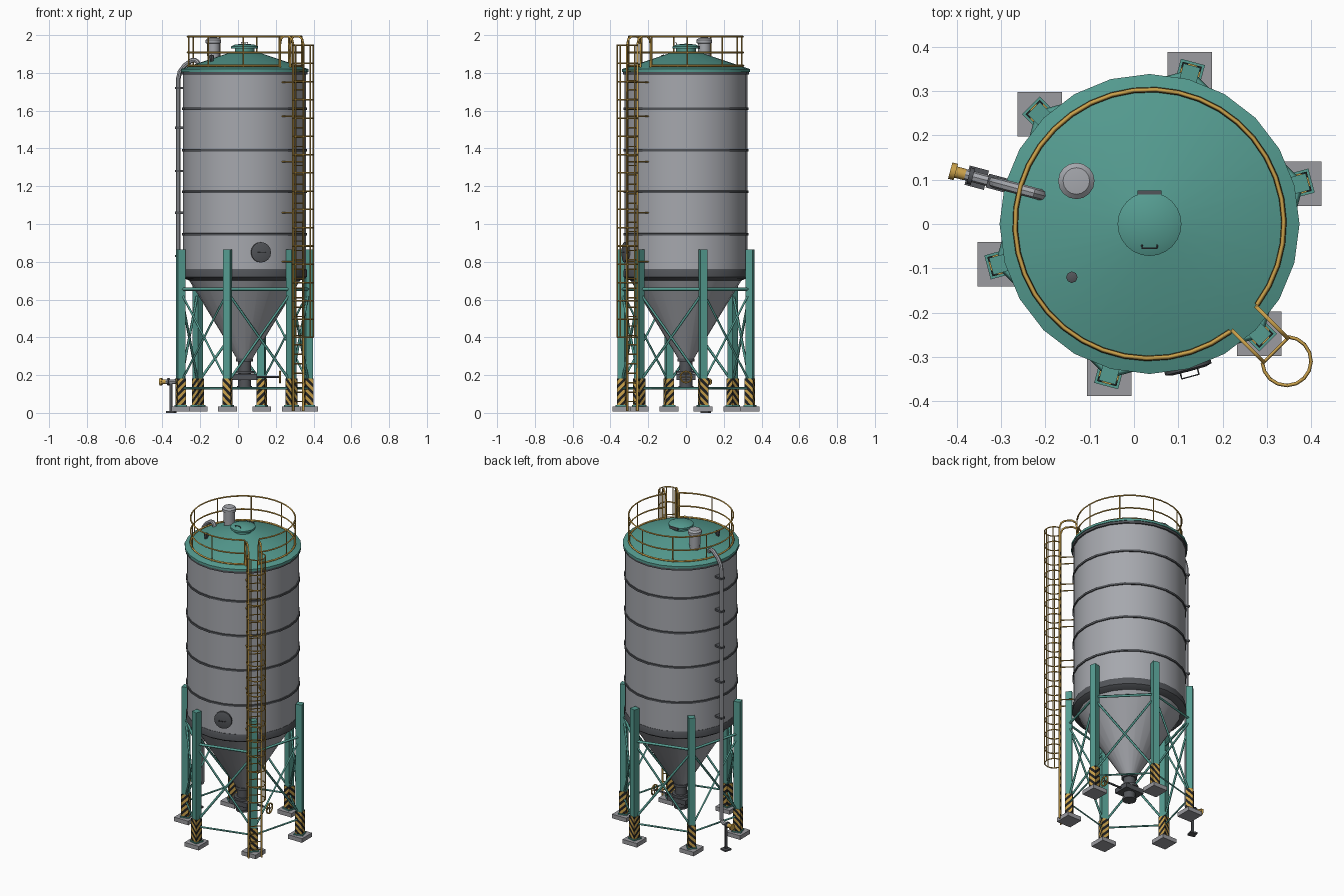
import bpy, bmesh
from math import radians, cos, sin, pi, floor
from mathutils import Vector, Matrix

cube = bpy.data.objects.get("Cube")
if cube:
    bpy.data.objects.remove(cube, do_unlink=True)

CX = 0.035                                   # silo axis offset
LEGS = [15 + 60 * i for i in range(6)]       # leg directions


def material(name, *rgb):
    m = bpy.data.materials.new(name)
    m.use_nodes = True
    m.diffuse_color = (*rgb, 1)
    m.node_tree.nodes["Principled BSDF"].inputs["Base Color"].default_value = (*rgb, 1)
    return m


TEAL = material("teal paint", 0.09, 0.33, 0.28)
STEEL = material("light steel", 0.38, 0.39, 0.42)
DARK = material("dark steel", 0.085, 0.09, 0.10)
YELLOW = material("safety yellow", 0.60, 0.36, 0.07)
BLACK = material("black stripe", 0.015, 0.015, 0.015)
CONCRETE = material("concrete", 0.33, 0.33, 0.35)


def polar(angle, r, z, side=0.0):
    """Point around the silo axis, shifted sideways along the tangent."""
    a = radians(angle)
    return Vector((CX + r * cos(a) - side * sin(a), r * sin(a) + side * cos(a), z))


def facing(angle, r, z):
    """Frame whose z axis points outward from the silo."""
    return (Matrix.Translation(polar(angle, r, z)) @ Matrix.Rotation(radians(angle), 4, 'Z')
            @ Matrix.Rotation(pi / 2, 4, 'Y'))


def at(x, y, z):
    return Matrix.Translation((x, y, z))


def add_object(name, mesh, mats, smooth=False):
    ob = bpy.data.objects.new(name, mesh)
    bpy.context.collection.objects.link(ob)
    for m in mats:
        mesh.materials.append(m)
    if smooth:
        bpy.ops.object.select_all(action='DESELECT')
        ob.select_set(True)
        bpy.context.view_layer.objects.active = ob
        bpy.ops.object.shade_smooth_by_angle(angle=radians(35))
    return ob


def from_bmesh(name, bm, mats, smooth=False):
    mesh = bpy.data.meshes.new(name)
    bmesh.ops.recalc_face_normals(bm, faces=bm.faces)
    bm.to_mesh(mesh)
    bm.free()
    return add_object(name, mesh, mats, smooth)


def lathe(name, profile, mat, matrix=at(CX, 0, 0), segs=24):
    bm = bmesh.new()
    vs = [bm.verts.new((r, 0, z)) for r, z in profile]
    es = [bm.edges.new(p) for p in zip(vs, vs[1:])]
    bmesh.ops.spin(bm, geom=vs + es, cent=(0, 0, 0), axis=(0, 0, 1),
                   angle=2 * pi, steps=segs, use_duplicate=False)
    bmesh.ops.remove_doubles(bm, verts=bm.verts, dist=1e-5)
    bm.transform(matrix)
    return from_bmesh(name, bm, [mat], True)


def drum(name, r, z0, z1, mat, matrix=at(CX, 0, 0), segs=24):
    return lathe(name, [(0, z0), (r, z0), (r, z1), (0, z1)], mat, matrix, segs)


def boxes(name, items, mat):
    """Items are (centre, size, turn in degrees)."""
    bm = bmesh.new()
    for c, size, turn in items:
        bmesh.ops.create_cube(bm, size=1, matrix=Matrix.Translation(c)
                              @ Matrix.Rotation(radians(turn), 4, 'Z') @ Matrix.Diagonal((*size, 1)))
    return from_bmesh(name, bm, [mat])


def tubes(name, paths, r, mat, res=0, closed=False):
    cu = bpy.data.curves.new(name, 'CURVE')
    cu.dimensions = '3D'
    cu.bevel_depth, cu.bevel_resolution, cu.use_fill_caps = r, res, True
    for path in paths:
        sp = cu.splines.new('POLY')
        sp.points.add(len(path) - 1)
        for pt, co in zip(sp.points, path):
            pt.co = (*co, 1)
        sp.use_cyclic_u = closed
    tmp = bpy.data.objects.new("helper_path", cu)
    bpy.context.collection.objects.link(tmp)
    mesh = bpy.data.meshes.new_from_object(tmp.evaluated_get(bpy.context.evaluated_depsgraph_get()))
    bpy.data.objects.remove(tmp, do_unlink=True)
    mesh.materials.clear()
    return add_object(name, mesh, [mat], res > 0)


# Shell, hopper and roof
lathe("tank_shell", [(0.30, 0.72), (0.325, 0.74), (0.325, 1.80)], STEEL)
lathe("hopper_cone", [(0.305, 0.72), (0.04, 0.285), (0.0, 0.285)], STEEL)
lathe("hopper_band", [(0.29, 0.70), (0.318, 0.71), (0.331, 0.72), (0.331, 0.75),
                      (0.327, 0.762), (0.30, 0.762)], DARK)
for i, z in enumerate((0.945, 1.17, 1.39, 1.61)):
    lathe(f"shell_ring_{i + 1}", [(0.32, z - 0.007), (0.331, z - 0.006),
                                  (0.331, z + 0.006), (0.32, z + 0.007)], DARK)
lathe("eave_ring", [(0.31, 1.79), (0.334, 1.792), (0.334, 1.806), (0.31, 1.806)], DARK)
lathe("roof", [(0.30, 1.806), (0.338, 1.806), (0.338, 1.82), (0.07, 1.91), (0, 1.912)], TEAL)
lathe("roof_hatch", [(0.052, 1.90), (0.052, 1.928), (0.072, 1.928), (0.072, 1.94),
                     (0.05, 1.95), (0, 1.955)], TEAL)
tubes("hatch_handle", [[(CX + sx * 0.017, y, z) for sx, y, z in
      ((-1, -0.045, 1.945), (-1, -0.055, 1.963), (1, -0.055, 1.963), (1, -0.045, 1.945))]], 0.002, DARK)
boxes("hatch_hinge", [((CX, 0.071, 1.935), (0.055, 0.008, 0.016), 0)], DARK)

# Roof fittings
lathe("vent_filter", [(0.03, 1.84), (0.03, 1.89), (0.034, 1.89), (0.034, 1.955), (0.041, 1.958),
                      (0.041, 1.975), (0.03, 1.985), (0, 1.988)], STEEL, at(-0.13, 0.097, 0), 16)
lathe("relief_valve", [(0.009, 1.84), (0.009, 1.875), (0.013, 1.875), (0.013, 1.892),
                       (0, 1.897)], DARK, at(-0.14, -0.12, 0), 8)

# Manhole
hatch = facing(285, 0.31, 0.85)
lathe("manhole_cover", [(0.045, 0), (0.045, 0.018), (0.054, 0.018), (0.054, 0.029),
                        (0.04, 0.033), (0, 0.034)], DARK, hatch, 16)
tubes("manhole_handle", [[hatch @ Vector((0, s * 0.02, d)) for s, d in
                          ((-1, 0.03), (-1, 0.046), (1, 0.046), (1, 0.03))]], 0.002, DARK)

# Discharge valve and hand wheel
drum("outlet_flange", 0.045, 0.272, 0.288, DARK)
drum("outlet_neck", 0.035, 0.13, 0.28, DARK)
drum("valve_flange", 0.052, 0.208, 0.222, DARK)
boxes("valve_body", [((CX, 0, 0.19), (0.13, 0.10, 0.03), 0)], DARK)
drum("outlet_lip", 0.04, 0.13, 0.142, DARK)
tubes("valve_spindle", [[(0.09, 0, 0.19), (0.228, 0, 0.19)]], 0.006, DARK, 1)
wheel = [Vector((0.222, 0.03 * cos(k * pi / 8), 0.19 + 0.03 * sin(k * pi / 8))) for k in range(16)]
tubes("hand_wheel", [wheel], 0.005, YELLOW, 1, True)
tubes("hand_wheel_spokes", [[wheel[k], wheel[k + 8]] for k in (0, 4)], 0.003, YELLOW)

# Legs, footings and striped guards
boxes("footings", [(polar(a, 0.35, 0.021), (0.1, 0.1, 0.026), 0) for a in LEGS], CONCRETE)
boxes("leg_base_plates", [(polar(a, 0.35, 0.037), (0.056, 0.056, 0.008), a) for a in LEGS], TEAL)
boxes("legs", [(polar(a, 0.35, 0.45), (0.039, 0.039, 0.83), a) for a in LEGS], TEAL)


def striped_guard(name, angle):
    bm = bmesh.new()
    bmesh.ops.create_cube(bm, size=1, matrix=Matrix.Diagonal((0.045, 0.045, 0.14, 1)))
    n, step = Vector((1, 1, 1)), 0.02
    for k in range(-6, 7):
        bmesh.ops.bisect_plane(bm, geom=bm.verts[:] + bm.edges[:] + bm.faces[:],
                               plane_co=n * (k * step / 3), plane_no=n)
    for f in bm.faces:
        f.material_index = floor(f.calc_center_median().dot(n) / step) % 2
    bm.transform(Matrix.Translation(polar(angle, 0.35, 0.111)) @ Matrix.Rotation(radians(angle), 4, 'Z'))
    return from_bmesh(name, bm, [YELLOW, BLACK])


for i, a in enumerate(LEGS):
    striped_guard(f"leg_guard_{i + 1}", a)

# Bracing between the legs
pairs = [(a, a + 60) for a in LEGS]
tubes("upper_braces", [[polar(a, 0.35, 0.655), polar(b, 0.35, 0.655)] for a, b in pairs], 0.009, TEAL)
tubes("lower_braces", [[polar(a, 0.35, 0.13), polar(b, 0.35, 0.13)] for a, b in pairs], 0.006, TEAL)
tubes("cross_braces", [[polar(a, 0.35, z), polar(b, 0.35, 0.80 - z)]
                       for a, b in pairs for z in (0.16, 0.64)], 0.007, TEAL)

# Roof guard rail, open at the ladder
sweep = [-37 + 344 * k / 36 for k in range(37)]
tubes("guard_rails", [[polar(a, 0.303, z) for a in sweep] for z in (1.908, 1.992)], 0.005, YELLOW)
tubes("toe_rail", [[polar(a, 0.303, 1.838) for a in sweep]], 0.006, YELLOW)
tubes("guard_posts", [[polar(a, 0.303, 1.825), polar(a, 0.303, 1.992)] for a in sweep[::4]], 0.004, YELLOW)

# Ladder with safety cage
LA, LR, HALF = 315, 0.402, 0.038
stile = [(LR, 0.01), (LR, 1.95), (LR - 0.01, 1.98), (LR - 0.03, 1.993),
         (0.33, 1.993), (0.31, 1.98), (0.303, 1.95), (0.303, 1.825)]
tubes("ladder_stiles", [[polar(LA, r, z, s * HALF) for r, z in stile] for s in (-1, 1)], 0.006, YELLOW)
tubes("ladder_rungs", [[polar(LA, LR, 0.06 + 0.05 * k, s * HALF) for s in (-1, 1)]
                       for k in range(36)], 0.0035, YELLOW)
tubes("ladder_brackets", [[polar(LA, LR, z, s * HALF), polar(LA, 0.315, z, s * HALF)]
                          for z in (0.80, 1.06, 1.33, 1.57, 1.75) for s in (-1, 1)], 0.004, YELLOW)


def cage(t, z):
    return polar(LA, 0.437 + 0.055 * cos(radians(t)), z, 0.055 * sin(radians(t)))


tubes("cage_hoops", [[cage(t, 0.40 + 0.0967 * k) for t in range(-132, 133, 22)]
                     for k in range(17)], 0.004, YELLOW)
tubes("cage_strips", [[cage(t, 0.40), cage(t, 1.95)] for t in (-88, -44, 0, 44, 88)], 0.0035, YELLOW)

# Fill pipe with coupling, clamps and stand
PA = 165
pipe = [(0.44, 0.165), (0.385, 0.165), (0.369, 0.172), (0.363, 0.19), (0.363, 1.77), (0.355, 1.805),
        (0.33, 1.838), (0.29, 1.866), (0.272, 1.868), (0.258, 1.858), (0.25, 1.835)]
tubes("fill_pipe", [[polar(PA, r, z) for r, z in pipe]], 0.0125, STEEL, 2)
lathe("fill_coupling", [(0, 0), (0.013, 0), (0.013, 0.022), (0.019, 0.022), (0.019, 0.035),
                        (0, 0.035)], YELLOW, facing(PA, 0.43, 0.165), 12)
drum("pipe_flange", 0.019, 0, 0.01, DARK, facing(PA, 0.412, 0.165), 12)
boxes("pipe_clamps", [(polar(PA, 0.348, z), (0.06, 0.032, 0.012), PA)
                      for z in (0.83, 1.06, 1.28, 1.51, 1.72)], DARK)
boxes("pipe_stand", [(polar(PA, 0.403, 0.005), (0.045, 0.045, 0.01), PA),
                     (polar(PA, 0.403, 0.08), (0.012, 0.012, 0.15), PA)], DARK)
